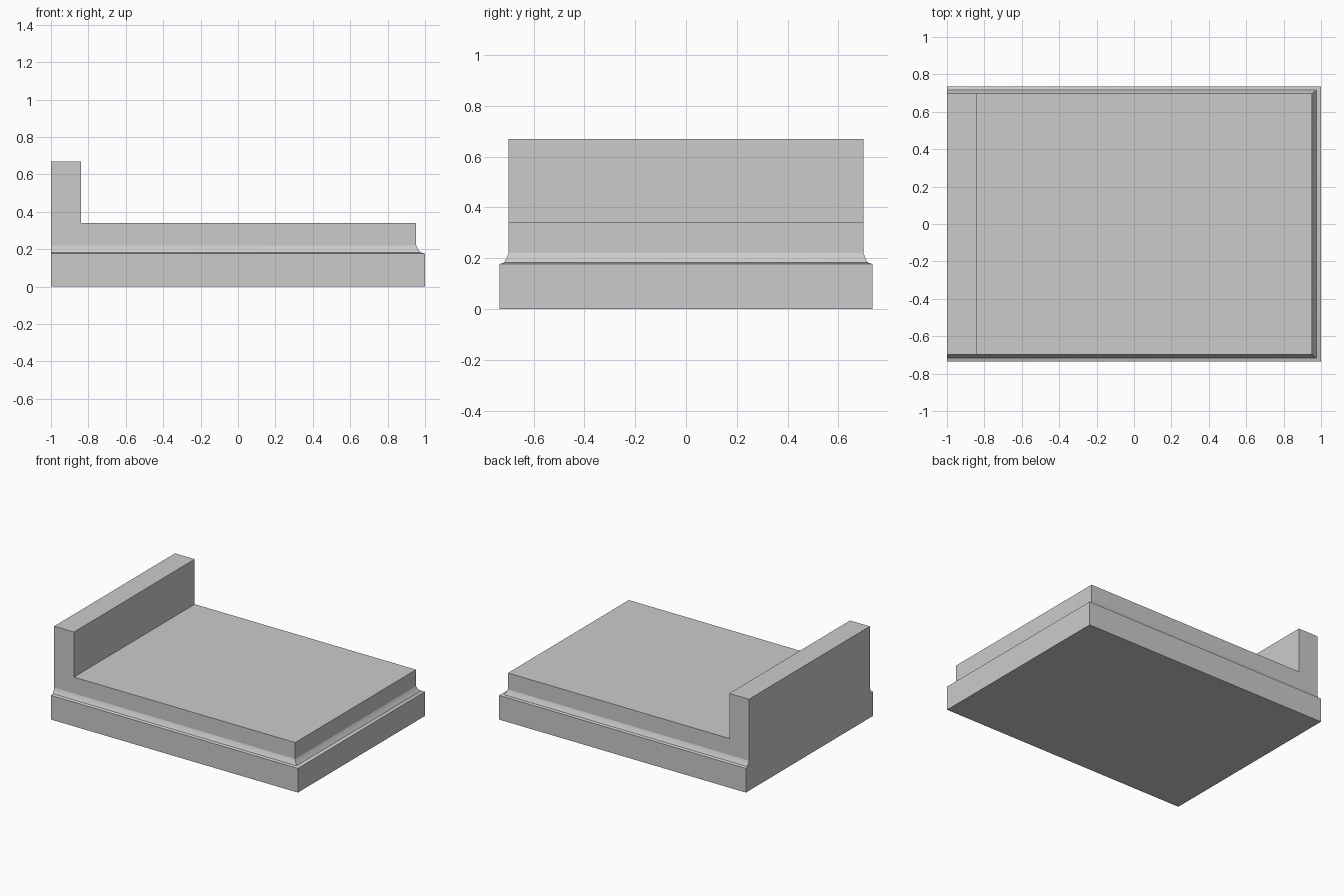
import bpy, bmesh
from math import radians

if "Cube" in bpy.data.objects:
    bpy.data.objects.remove(bpy.data.objects["Cube"])


def make_object(name, bm):
    bmesh.ops.recalc_face_normals(bm, faces=bm.faces)
    mesh = bpy.data.meshes.new(name)
    bm.to_mesh(mesh)
    bm.free()
    obj = bpy.data.objects.new(name, mesh)
    bpy.context.collection.objects.link(obj)
    return obj


def bridge(bm, a, b):
    for i in range(len(a)):
        j = (i + 1) % len(a)
        bm.faces.new((a[i], a[j], b[j], b[i]))


BACK, FRONT, HALF = -1.0, 1.0, 0.735
INSET_X, INSET_Y = 0.047, 0.036
SEAM = 0.22

# Plinth with a moulded lip on three sides, flush at the back
bm = bmesh.new()
profile = [(0, 0), (0, 0.177), (0.5, 0.183), (0.8, 0.2), (1, SEAM)]  # inset, height
rings = []
for t, z in profile:
    x, y = FRONT - t * INSET_X, HALF - t * INSET_Y
    rings.append([bm.verts.new(p) for p in
                  ((BACK, -y, z), (x, -y, z), (x, y, z), (BACK, y, z))])
bm.faces.new(rings[0])
for lower, upper in zip(rings, rings[1:]):
    bridge(bm, lower, upper)
plinth = make_object("plinth", bm)

# Slab and raised end wall as one L-shaped section
bm = bmesh.new()
end, half = FRONT - INSET_X, HALF - INSET_Y
section = [(BACK, SEAM), (end, SEAM), (end, 0.34),
           (-0.84, 0.34), (-0.84, 0.67), (BACK, 0.67)]
sides = [[bm.verts.new((x, y, z)) for x, z in section] for y in (-half, half)]
for side in sides:
    bm.faces.new(side)
bridge(bm, *sides)
slab = make_object("slab_and_end_wall", bm)

# Soft shading on the moulding, crisp edges elsewhere
bpy.ops.object.select_all(action='DESELECT')
plinth.select_set(True)
bpy.context.view_layer.objects.active = plinth
bpy.ops.object.shade_smooth_by_angle(angle=radians(35))
